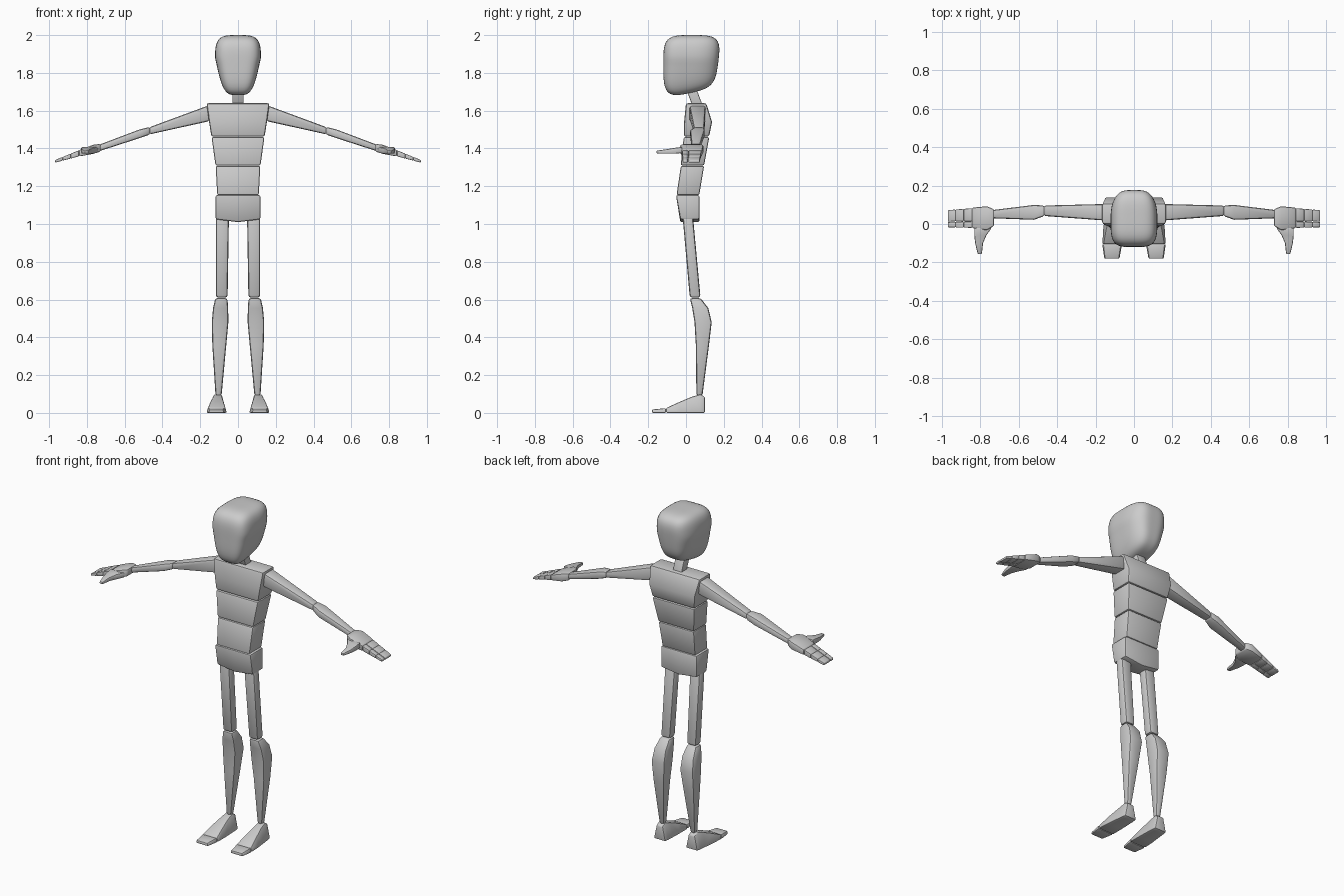
import bpy, bmesh, math
from mathutils import Vector

if "Cube" in bpy.data.objects:
    bpy.data.objects.remove(bpy.data.objects["Cube"])


def finish(name, bm, mirror=False, angle=35):
    bmesh.ops.recalc_face_normals(bm, faces=bm.faces)
    for f in bm.faces:
        f.smooth = True
    me = bpy.data.meshes.new(name)
    bm.to_mesh(me)
    bm.free()
    me.set_sharp_from_angle(angle=math.radians(angle))
    ob = bpy.data.objects.new(name, me)
    bpy.context.collection.objects.link(ob)
    if mirror:
        ob.modifiers.new("mirror", 'MIRROR').use_mirror_merge = False
    return ob


def loft(name, axis, rings, bevel=0.008, mirror=True):
    """rings: (position, lo1, hi1, lo2, hi2) or (position, [(a, b), ...]) across an axis."""
    bm = bmesh.new()
    loops = []
    for r in rings:
        if len(r) == 5:
            t, a0, a1, b0, b1 = r
            pts = [(a0, b0), (a1, b0), (a1, b1), (a0, b1)]
        else:
            t, pts = r
        loop = []
        for a, b in pts:
            co = {'x': (t, a, b), 'y': (a, t, b), 'z': (a, b, t)}[axis]
            loop.append(bm.verts.new(co))
        loops.append(loop)
    n = len(loops[0])
    for l0, l1 in zip(loops, loops[1:]):
        for i in range(n):
            j = (i + 1) % n
            bm.faces.new((l0[i], l0[j], l1[j], l1[i]))
    bm.faces.new(loops[0])
    bm.faces.new(loops[-1])
    bmesh.ops.recalc_face_normals(bm, faces=bm.faces)
    sharp = [e for e in bm.edges if e.calc_face_angle(0) > math.radians(35)]
    bmesh.ops.bevel(bm, geom=sharp, offset=bevel, segments=2, profile=0.5,
                    affect='EDGES', clamp_overlap=True)
    return finish(name, bm, mirror)


# Head: rounded cube, tapered to the chin and narrowed at the back
bm = bmesh.new()
bmesh.ops.create_cube(bm, size=2)
bmesh.ops.subdivide_edges(bm, edges=bm.edges[:], cuts=13, use_grid_fill=True)
for vert in bm.verts:
    c = vert.co
    k = sum(abs(t) ** 4 for t in c) ** 0.25
    u, v, w = c / k
    hx = (0.122 + 0.036 * min(0, w - 0.2)) * (1 - 0.22 * max(0, v) ** 2)
    y = 0.03 + v * (0.15 if v < 0 else 0.14 + 0.018 * w)
    z = 1.85 + w * (0.15 if w > 0 else 0.155 - 0.03 * v)
    vert.co = Vector((u * hx, y, z))
finish("head", bm, angle=60)

# Neck
loft("neck", 'z', [(1.61, -.03, .03, .04, .095), (1.73, -.03, .03, -.005, .05)], .006, False)

# Torso segments
loft("chest", 'z', [(1.462, -.141, .141, -.012, .122), (1.54, -.153, .153, -.01, .138),
                    (1.64, -.167, .167, .0, .107)], .012, False)
loft("ribs", 'z', [(1.31, -.119, .119, -.028, .096), (1.46, -.14, .14, -.012, .123)], .009, False)
loft("waist", 'z', [(1.153, -.11, .11, -.05, .07), (1.308, -.118, .118, -.027, .096)], .009, False)


def hips_ring(x, bottom):
    return (x, [(-.053, 1.153), (.071, 1.153), (.071, bottom), (-.03, bottom)])


loft("hips", 'x', [hips_ring(-.119, 1.025), hips_ring(0, 1.01), hips_ring(.119, 1.025)], .009, False)

# Legs
loft("upper_leg", 'z', [(1.04, .048, .117, -.018, .037), (.61, .055, .117, .02, .077)], .014)
loft("lower_leg", 'z', [(.608, .056, .12, .02, .077), (.555, .052, .132, .033, .118),
                        (.48, .051, .139, .045, .136), (.36, .062, .136, .052, .122),
                        (.09, .087, .119, .055, .087)], .013)


def foot_ring(y, x0, x1, top, inset):
    return (y, [(x0, 0), (x1, 0), (x1 - inset, top), (x0 + inset, top)])


# Feet
loft("foot", 'y', [foot_ring(.10, .068, .145, .085, .018), foot_ring(.075, .064, .15, .098, .022),
                   foot_ring(.03, .062, .155, .085, .022), foot_ring(-.03, .06, .162, .06, .016),
                   foot_ring(-.105, .06, .166, .026, .006)], .007)
loft("toes", 'y', [foot_ring(-.106, .061, .166, .025, .006),
                   foot_ring(-.18, .074, .156, .018, .005)], .006)

# Arms
loft("upper_arm", 'x', [(.15, .018, .104, 1.545, 1.63), (.47, .042, .096, 1.474, 1.512)], .012)
loft("forearm", 'x', [(.465, .042, .096, 1.474, 1.514), (.52, .022, .099, 1.455, 1.501),
                      (.74, .03, .072, 1.384, 1.418)], .011)

# Hand
loft("palm", 'x', [(.728, -.01, .077, 1.383, 1.424), (.765, -.032, .092, 1.372, 1.42),
                   (.842, -.022, .085, 1.357, 1.391)], .008)
loft("thumb", 'y', [(-.02, .74, .83, 1.376, 1.408), (-.06, .768, .83, 1.372, 1.403),
                    (-.10, .785, .826, 1.372, 1.396), (-.157, .791, .812, 1.373, 1.388)], .006)

# Fingers: index and joined group, three joints each
cuts = [.842, .885, .928, .968]
for finger, (lo, hi, tip_lo, tip_hi) in {"index_finger": (-.02, .013, -.017, .01),
                                         "finger_group": (.014, .082, .013, .072)}.items():
    for i in range(3):
        rings = []
        for x in (cuts[i], cuts[i + 1]):
            t = (x - .842) / .126
            zc, h = 1.374 - .042 * t, .016 - .009 * t
            rings.append((x, lo + (tip_lo - lo) * t, hi + (tip_hi - hi) * t, zc - h, zc + h))
        loft(f"{finger}_{i + 1}", 'x', rings, .004)
